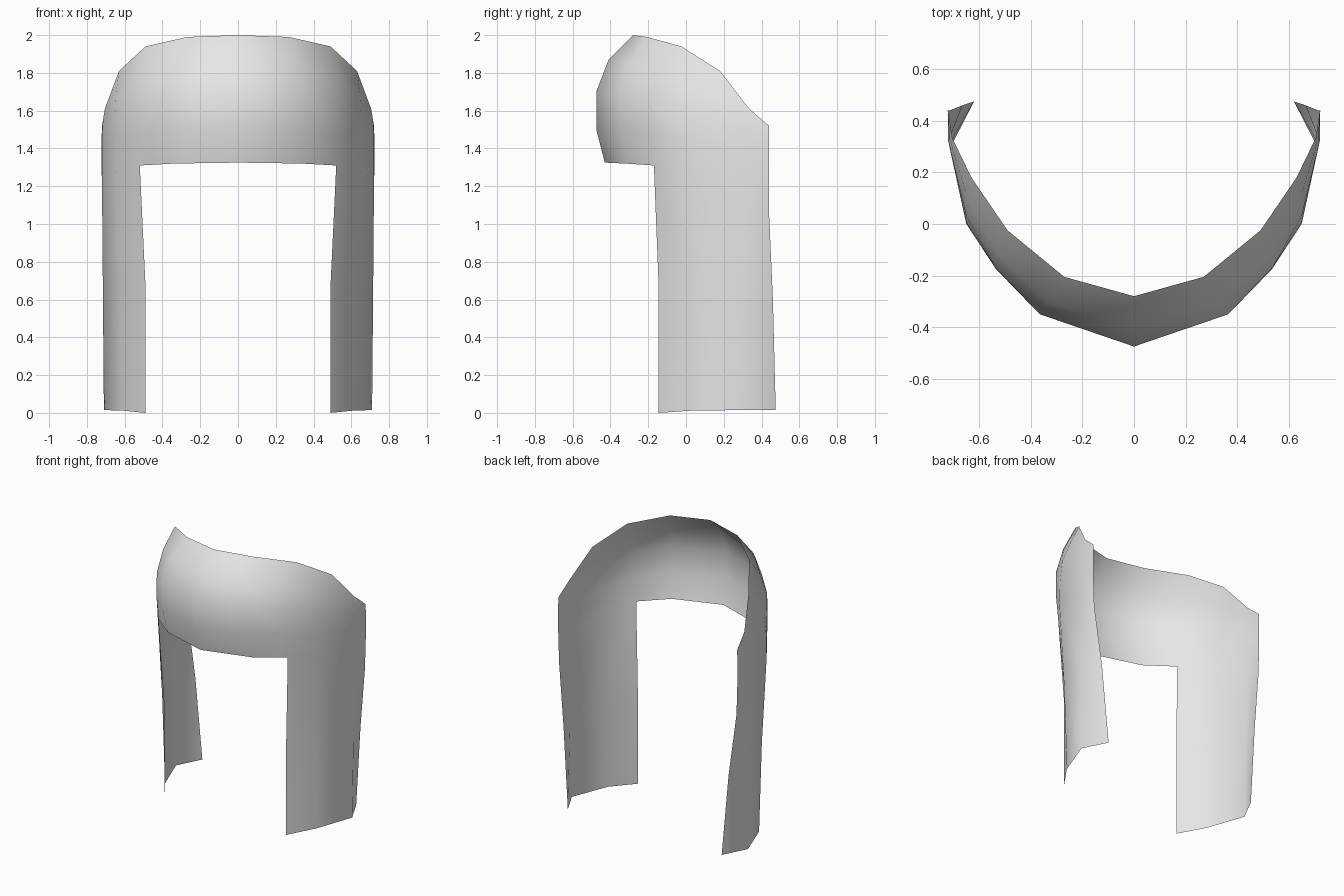
import bpy, bmesh

# Vertical strands of the right half, from centre front to back edge.
# The first five points form the crown band, the last ones the side panel.
strands = [
    [(0, -.28, 2), (0, -.41, 1.87), (0, -.475, 1.7), (0, -.475, 1.5), (0, -.43, 1.325)],
    [(.27, -.205, 1.99), (.335, -.3, 1.84), (.365, -.35, 1.68), (.365, -.35, 1.5), (.34, -.32, 1.32)],
    [(.49, -.025, 1.94), (.525, -.11, 1.8), (.535, -.17, 1.65), (.535, -.175, 1.48), (.52, -.17, 1.31),
     (.49, -.145, .68), (.49, -.145, 0)],
    [(.63, .18, 1.81), (.645, .1, 1.7), (.65, .03, 1.6), (.65, .005, 1.45), (.65, 0, 1.28),
     (.625, .02, .65), (.61, .03, .012)],
    [(.705, .335, 1.61), (.715, .33, 1.55), (.72, .32, 1.48), (.72, .32, 1.38), (.72, .32, 1.2),
     (.715, .31, .6), (.71, .3, .015)],
    [(.72, .44, 1.52), (.722, .44, 1.46), (.722, .44, 1.38), (.722, .44, 1.28), (.715, .44, 1.05),
     (.665, .46, .6), (.62, .475, .015)],
]

# Open shell: quads between neighbouring strands
bm = bmesh.new()
cols = [[bm.verts.new(p) for p in s] for s in strands]
for a, b in zip(cols, cols[1:]):
    for i in range(min(len(a), len(b)) - 1):
        bm.faces.new((a[i], a[i + 1], b[i + 1], b[i]))
mesh = bpy.data.meshes.new("hair_shell")
bm.to_mesh(mesh)
bm.free()
shell = bpy.data.objects.new("hair_shell", mesh)
bpy.context.collection.objects.link(shell)

# Left half
mirror = shell.modifiers.new("mirror", 'MIRROR')
mirror.use_clip = True

# Single pale grey colour, smooth surface
mat = bpy.data.materials.new("pale_grey")
mat.diffuse_color = (.8, .8, .8, 1)
mesh.materials.append(mat)
mesh.shade_smooth()
